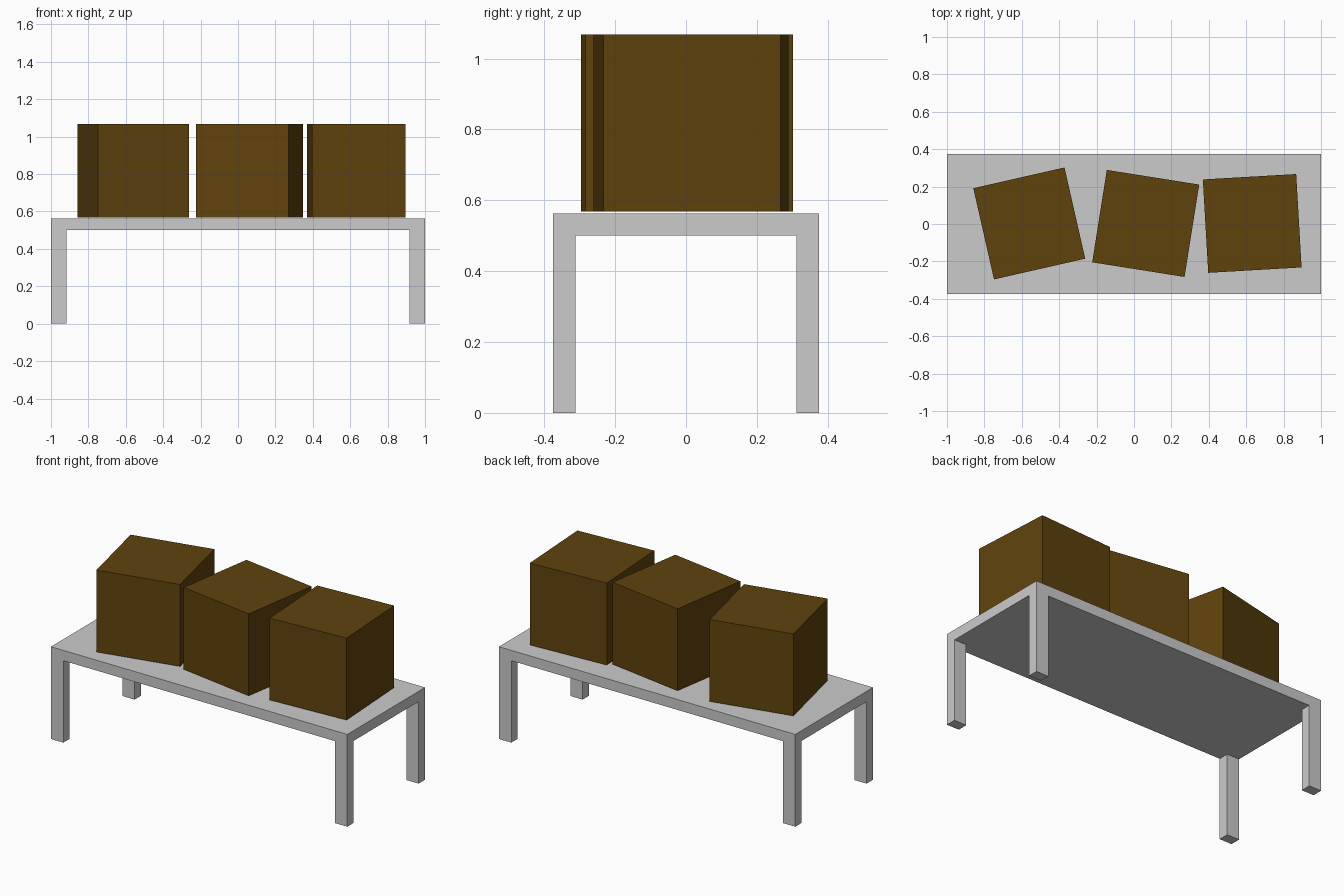
import bpy, bmesh
from math import radians
from mathutils import Matrix

if "Cube" in bpy.data.objects:
    bpy.data.objects.remove(bpy.data.objects["Cube"])

TOP, UNDER = 0.563, 0.5


def finish(bm, name, material=None):
    bmesh.ops.recalc_face_normals(bm, faces=bm.faces)
    mesh = bpy.data.meshes.new(name)
    bm.to_mesh(mesh)
    bm.free()
    obj = bpy.data.objects.new(name, mesh)
    bpy.context.collection.objects.link(obj)
    if material:
        mesh.materials.append(material)
    return obj


# Table: slab with its four underside corners extruded down into flush legs
bm = bmesh.new()
bmesh.ops.create_cube(bm, size=1, matrix=Matrix.Translation((0, 0, (TOP + UNDER) / 2))
                      @ Matrix.Diagonal((2, 0.75, TOP - UNDER, 1)))
for axis, inner in (((1, 0, 0), 0.917), ((0, 1, 0), 0.3125)):
    for s in (-1, 1):
        bmesh.ops.bisect_plane(bm, geom=bm.verts[:] + bm.edges[:] + bm.faces[:],
                               plane_co=[a * s * inner for a in axis], plane_no=axis)
bm.normal_update()
corners = []
for f in bm.faces:
    c = f.calc_center_median()
    if f.normal.z < -0.9 and abs(c.x) > 0.917 and abs(c.y) > 0.3125:
        corners.append(f)
for f in corners:
    new = bmesh.ops.extrude_discrete_faces(bm, faces=[f])["faces"][0]
    for v in new.verts:
        v.co.z = 0
finish(bm, "table")

# Boxes: three identical cubes, each turned a little
brown = bpy.data.materials.new("brown")
brown.diffuse_color = (0.115, 0.055, 0.004, 1)
brown.use_nodes = True
brown.node_tree.nodes["Principled BSDF"].inputs["Base Color"].default_value = brown.diffuse_color
for name, x, angle in (("left_box", -0.56, 12.8), ("middle_box", 0.0625, -9.0),
                       ("right_box", 0.632, 3.3)):
    bm = bmesh.new()
    bmesh.ops.create_cube(bm, size=0.5)
    box = finish(bm, name, brown)
    box.location = (x, 0.003, 0.818)
    box.rotation_euler.z = radians(angle)
